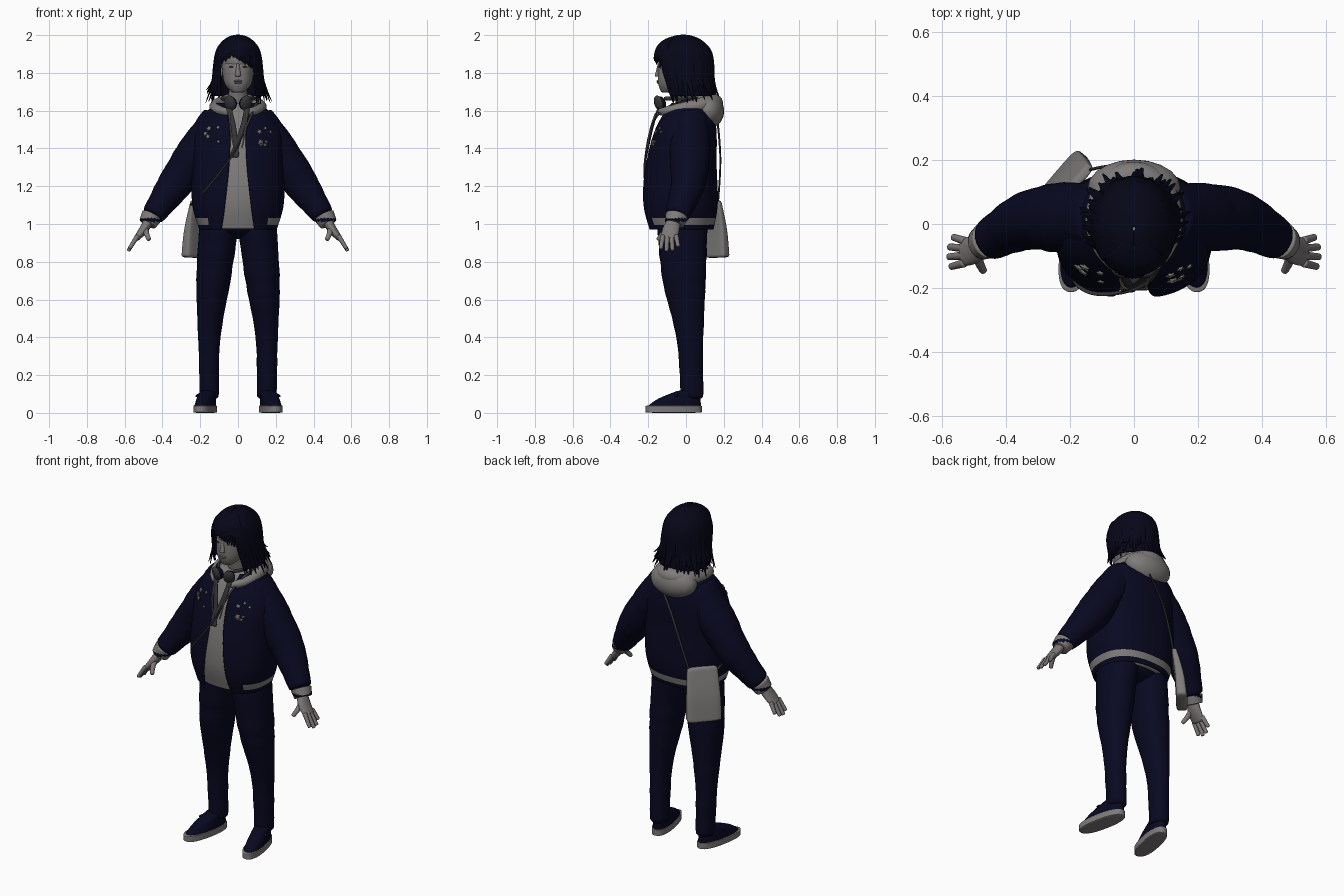
import bpy, bmesh, random
from math import sin, cos, pi, asin
from mathutils import Vector

random.seed(4)
cube = bpy.data.objects.get("Cube")
if cube:
    bpy.data.objects.remove(cube, do_unlink=True)


def material(name, *rgb):
    mat = bpy.data.materials.new(name)
    mat.use_nodes = True
    mat.diffuse_color = (*rgb, 1)
    bsdf = mat.node_tree.nodes["Principled BSDF"]
    bsdf.inputs["Base Color"].default_value = (*rgb, 1)
    bsdf.inputs["Roughness"].default_value = .8
    return mat


NAVY = material("navy cloth", .0025, .0025, .015)
HAIR = material("dark hair", .0018, .0018, .009)
SKIN = material("skin", .2, .185, .18)
GREY = material("grey cloth", .21, .2, .195)
DARK = material("dark grey", .035, .035, .038)
ACROSS, UP = Vector((0, 1, 0)), Vector((0, 0, 1))


def finish(name, bm, mats, rule=None, thick=0, subdivide=True):
    bmesh.ops.recalc_face_normals(bm, faces=bm.faces)
    for face in bm.faces:
        face.smooth = True
        if rule:
            face.material_index = rule(face.calc_center_median())
    mesh = bpy.data.meshes.new(name)
    bm.to_mesh(mesh)
    bm.free()
    for mat in mats:
        mesh.materials.append(mat)
    obj = bpy.data.objects.new(name, mesh)
    bpy.context.collection.objects.link(obj)
    if thick:
        solid = obj.modifiers.new("thickness", 'SOLIDIFY')
        solid.thickness, solid.offset = thick, 0
    if subdivide:
        obj.modifiers.new("smooth", 'SUBSURF').levels = 1
    return obj


# Smooth curve through evenly spaced keys, which are numbers or points
def spline(keys, t):
    if isinstance(keys, (int, float)):
        return keys
    last = len(keys) - 1
    i = min(int(t * last), last - 1)
    f = t * last - i
    a, b, c, d = keys[max(i - 1, 0)], keys[i], keys[i + 1], keys[min(i + 2, last)]
    return b + (c - a + (a * 2 - b * 5 + c * 4 - d + (b * 3 - c * 3 + d - a) * f) * f) * f * .5


# Sweeps an oval of changing size along a path; gap leaves the front open
def sweep(name, path, width, depth, mats, steps=8, sides=12, power=2, ref=None,
          gap=None, fold=0, side=1, **extra):
    bm = bmesh.new()
    path = [Vector((p[0] * side, p[1], p[2])) for p in path]
    spots = [spline(path, i / steps) for i in range(steps + 1)]
    rows = []
    for i, spot in enumerate(spots):
        t = i / steps
        u, v = Vector((1, 0, 0)), ACROSS
        if ref:
            along = (spots[min(i + 1, steps)] - spots[max(i - 1, 0)]).normalized()
            u = along.cross(ref).normalized()
            v = u.cross(along)
        puff = 1 + fold * random.random() * (-1) ** i
        wide, deep = spline(width, t) * puff, spline(depth, t) * puff
        start = asin(min(1, max(0, spline(gap, t)) / wide) ** (power / 2)) if gap else 0
        row = []
        for k in range(sides):
            a = start - pi / 2 + (pi - start) * 2 * k / (sides - 1 if gap else sides)
            c, s = [abs(w) ** (2 / power) * (1 if w > 0 else -1) for w in (cos(a), sin(a))]
            row.append(bm.verts.new(spot + u * wide * c + v * deep * s))
        rows.append(row)
    for low, high in zip(rows, rows[1:]):
        for k in range(sides - 1 if gap else sides):
            n = (k + 1) % sides
            bm.faces.new((low[k], low[n], high[n], high[k]))
    if not gap:
        bm.faces.new(rows[0])
        bm.faces.new(rows[-1])
    return finish(name, bm, mats, **extra)


def ball(name, place, size, mat, turn=(0, 0, 0)):
    bm = bmesh.new()
    bmesh.ops.create_uvsphere(bm, u_segments=20, v_segments=12, radius=1)
    obj = finish(name, bm, [mat], subdivide=False)
    obj.location, obj.scale, obj.rotation_euler = place, size, turn


# Trousers, shoes, sleeves and hands
ball("hips", (0, -.02, 1), (.2, .14, .08), NAVY)
for side, label in ((1, "left_"), (-1, "right_")):
    sweep(label + "trouser_leg", [(.1, -.02, 1), (.13, -.01, .7), (.152, .02, .4), (.152, .033, .07)],
          (.105, .092, .06, .052), (.135, .115, .072, .06), [NAVY], steps=20, sides=20, fold=.05, side=side)

    sole = sweep(label + "sole", [(0, 0, 0), (0, 0, .04)], .053, .152, [GREY], sides=28, power=2.4)
    upper = sweep(label + "shoe_upper", [(0, 0, .03), (0, .03, .075), (0, .085, .12)],
                  (.051, .046, .04), (.148, .115, .055), [NAVY], sides=28, power=2.2)
    for part in (sole, upper):
        part.location, part.rotation_euler = (.174 * side, -.065, 0), (0, 0, .2 * side)
    for lean in (-1, 1):
        ball(label + "lace_loop", (.175 * side + .03 * lean, -.05, .095), (.022, .012, .008), NAVY, (.3, .4 * lean, 0))

    sweep(label + "sleeve", [(.1, .02, 1.57), (.22, .02, 1.38), (.335, .01, 1.21), (.455, -.05, 1.04)],
          (.085, .102, .092, .06), (.1, .11, .092, .066), [NAVY], steps=18, sides=20, ref=ACROSS, fold=.05, side=side)
    sweep(label + "cuff", [(.455, -.048, 1.045), (.48, -.062, 1)], (.058, .048), (.062, .052), [GREY, NAVY],
          sides=20, ref=ACROSS, side=side, rule=lambda c: abs(c.z - 1.02) < .009)

    sweep(label + "palm", [(.47, -.06, 1.02), (.5, -.08, .97), (.54, -.09, .92)],
          (.028, .025, .016), (.036, .047, .045), [SKIN], ref=ACROSS, side=side)
    for finger, reach in enumerate((.9, 1.05, 1, .75)):
        root = Vector((.53, .023 * finger - .122, .94))
        tip = root + Vector((.05 * reach, .008 * (finger - 1.5), -.08 * reach))
        sweep(label + "finger", [root, tip], (.014, .01), (.014, .011), [SKIN], ref=ACROSS, side=side)
    sweep(label + "thumb", [(.49, -.09, .98), (.485, -.12, .95), (.47, -.15, .915)], (.018, .012), (.018, .012),
          [SKIN], ref=UP, side=side)

# Shirt and open jacket with a striped hem
TORSO = [(0, -.03, .97), (0, -.028, 1.3), (0, .02, 1.64)]


def torso(name, inset, mats, **extra):
    widths = [w - inset for w in (.2, .238, .238, .225, .12)]
    depths = [d - inset for d in (.17, .195, .185, .16, .105)]
    return sweep(name, TORSO, widths, depths, mats, steps=45, sides=40, power=2.4, **extra)


def hem_stripe(c):
    return 1.003 < c.z < 1.035 and (abs(c.x) > .15 or c.y > 0)


torso("shirt", .018, [GREY])
jacket = torso("jacket", 0, [NAVY, GREY], gap=(.085, .065, .045, .04, .065), thick=.012, rule=hem_stripe)

# Embroidered stars laid on the chest
bpy.context.view_layer.update()
chest = jacket.evaluated_get(bpy.context.evaluated_depsgraph_get())
for i in range(12):
    x = random.uniform(.1, .18) * (1 if i < 7 else -1)
    hit, spot, normal, _ = chest.ray_cast(Vector((x, -1, random.uniform(1.4, 1.51))), ACROSS)
    if hit:
        u = normal.cross(UP).normalized()
        v = u.cross(normal)
        size = random.uniform(.01, .019)
        bm = bmesh.new()
        bm.faces.new([bm.verts.new(spot + normal * .004 + (u * cos(k * pi / 5) + v * sin(k * pi / 5))
                                   * size * (.5 if k % 2 else 1)) for k in range(10)])
        finish("chest_star", bm, [GREY], thick=.005, subdivide=False)


# Ring round the neck, open at the front and higher at the back
def collar_path(wide, deep, centre, height, rise, opening):
    angles = [opening + (pi - opening) * k / 8 for k in range(17)]
    return [(wide * sin(a), centre - deep * cos(a), height - rise * cos(a)) for a in angles]


# Hood lying on the shoulders, cords and straps
sweep("hood_rim", collar_path(.12, .15, 0, 1.615, .025, .35), (.02, .05, .02), (.02, .05, .02), [GREY],
      steps=24, ref=UP)
ball("hood_bag", (0, .115, 1.6), (.145, .087, .095), GREY, (.15, 0, 0))
for side in (-1, 1):
    sweep("hood_cord", [(.045, -.16, 1.59), (.04, -.19, 1.5), (.02, -.205, 1.4)], .004, .004, [GREY],
          ref=ACROSS, side=side)
    sweep("neck_strap", [(.05 * side, -.145, 1.62), (.022 * side, -.18, 1.5), (-.02 - .012 * side, -.212, 1.35)],
          .015, .005, [DARK], ref=ACROSS)

# Neck, head and face
sweep("neck", [(0, .01, 1.57), (0, -.02, 1.75)], (.06, .048), .055, [SKIN])
ball("cranium", (0, -.035, 1.86), (.09, .112, .12), SKIN)
sweep("jaw", [(0, -.1, 1.695), (0, -.06, 1.75), (0, -.04, 1.86)], (.03, .076, .086), (.03, .09, .107), [SKIN],
      sides=24, power=2.2)
sweep("nose", [(0, -.142, 1.85), (0, -.15, 1.78)], (.007, .017), (.007, .017), [SKIN])
for z in (1.748, 1.757):
    ball("lip", (0, -.147, z), (.022, .009, .005), SKIN)
for side in (-1, 1):
    ball("eye", (.036 * side, -.142, 1.832), (.013, .004, .004), DARK, (0, 0, .25 * side))
    ball("ear", (.088 * side, -.02, 1.81), (.012, .022, .032), SKIN)


# Point on the hair surface: a dome that hangs down and widens past its rim
def scalp(angle, drop):
    dome = sin(min(drop, pi / 2))
    hang = max(0, drop - pi / 2)
    return Vector((.113 * dome * (1 + hang / 8) * cos(angle),
                   .02 * hang - .015 + .148 * dome * (1 - hang / 10) * sin(angle),
                   1.867 + .13 * (cos(drop) if not hang else -hang)))


# Hair shell with a front opening, then loose locks and a parted fringe
drops = [.03 + k / 5 for k in range(16)]
sweep("hair_shell", [(scalp(0, d) + scalp(pi, d)) / 2 for d in drops],
      [scalp(0, d).x * 1.06 for d in drops], [(scalp(pi / 2, d).y - scalp(0, d).y) * 1.03 for d in drops], [HAIR],
      steps=30, sides=40, gap=[min(.092, max(0, d - 1.1) / 5) for d in drops], thick=.012)


def lock(name, angle, bend, drops, flick):
    out = Vector((cos(angle), sin(angle), 0))
    path = [scalp(angle + bend * k, drop) + out * .008 for k, drop in enumerate(drops)]
    path[-1] += out * flick
    sweep(name, path, (.012, .02, .018, .003), (.005, .009, .008, .002), [HAIR], sides=8, ref=out)


for i in range(68):
    angle = .85 - pi / 2 + (pi - .85) * 2 * (i + random.random() / 2) / 68
    lock("hair_lock", angle, random.uniform(-.05, .05), (.4, 1, 1.6, 2.4, random.uniform(2.7, 3.4)),
         random.uniform(-.015, .04))
for i in range(22):
    part = i / 11 - .95
    lock("fringe_lock", part * .65 - pi / 2, part * .12,
         (.3, .7, 1.1, 1.33 + abs(part + .25) * .6 + random.random() / 8), 0)

# Headphones resting round the neck
sweep("headphone_band", collar_path(.085, .1, -.03, 1.665, 0, .55), .008, .011, [DARK], steps=24, ref=UP)
for side in (-1, 1):
    ball("headphone_cup", (.042 * side, -.145, 1.64), (.033, .02, .042), DARK, (.3, 0, .5 * side))
    ball("headphone_cushion", (.034 * side, -.13, 1.64), (.03, .022, .036), NAVY, (.3, 0, .5 * side))

# Shoulder bag with its strap
bag = sweep("shoulder_bag", [(0, .018, .82), (0, .005, .97), (0, -.025, 1.13)], (.098, .095, .085),
            (.032, .026, .014), [GREY], steps=12, sides=32, power=5)
bag.location, bag.rotation_euler = (-.208, .133, 0), (0, 0, .86)
sweep("bag_strap", [(-.14, .17, 1.11), (-.04, .18, 1.4), (.1, .12, 1.65), (.08, -.13, 1.6), (-.02, -.21, 1.38),
                    (-.18, -.19, 1.17), (-.25, .06, 1.1)], .007, .005, [DARK], steps=36, ref=Vector((.3, .2, 1)))
